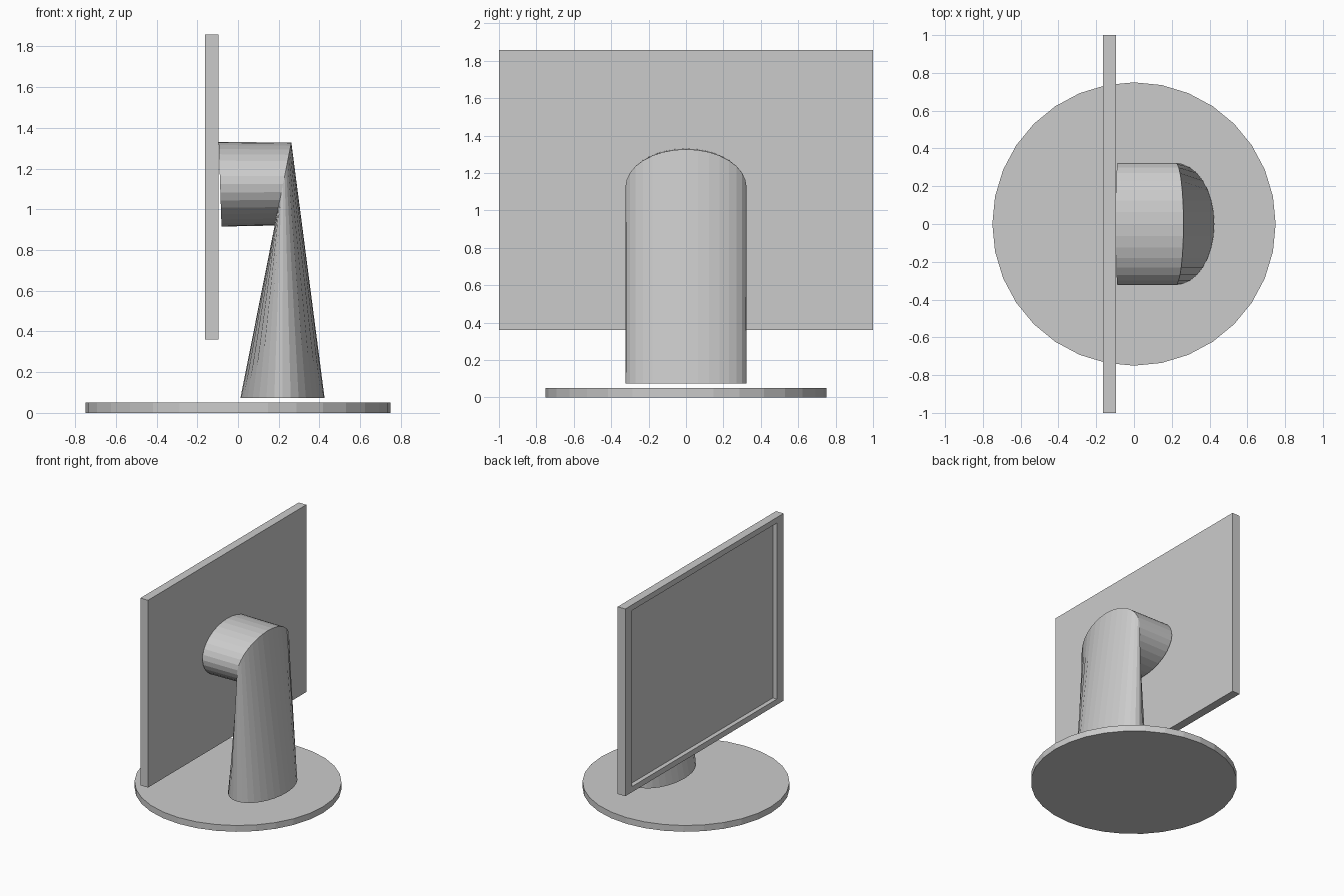
import bpy, bmesh
from math import sin, cos, tau

if "Cube" in bpy.data.objects:
    bpy.data.objects.remove(bpy.data.objects["Cube"])

SIDES = 32


def finish(name, bm):
    bmesh.ops.recalc_face_normals(bm, faces=bm.faces)
    mesh = bpy.data.meshes.new(name)
    bm.to_mesh(mesh)
    bm.free()
    obj = bpy.data.objects.new(name, mesh)
    bpy.context.collection.objects.link(obj)
    return obj


def loft(name, rings):
    """Capped tube through rings given as (back point, front point, half width)."""
    bm = bmesh.new()
    loops = []
    for (xa, za), (xb, zb), ry in rings:
        cx, cz, dx, dz = (xa + xb) / 2, (za + zb) / 2, (xa - xb) / 2, (za - zb) / 2
        loops.append([bm.verts.new((cx + dx * cos(tau * i / SIDES),
                                    ry * sin(tau * i / SIDES),
                                    cz + dz * cos(tau * i / SIDES)))
                      for i in range(SIDES)])
    for a, b in zip(loops, loops[1:]):
        for i in range(SIDES):
            j = (i + 1) % SIDES
            bm.faces.new((a[i], a[j], b[j], b[i]))
    bm.faces.new(loops[0])
    bm.faces.new(loops[-1])
    return finish(name, bm)


# Round foot plate
loft("base", [((0.75, 0), (-0.75, 0), 0.75),
              ((0.75, 0.05), (-0.75, 0.05), 0.75)])

# Tapering neck that folds over into the mount behind the screen
loft("neck", [((0.425, 0.074), (0.012, 0.074), 0.324),
              ((0.262, 1.327), (0.18, 0.92), 0.324),
              ((-0.095, 1.331), (-0.081, 0.915), 0.324)])

# Screen panel with a recessed display on the -x side
X0, X1, DEPTH = -0.163, -0.096, 0.035
bm = bmesh.new()


def rect(x, hy, z0, z1):
    return [bm.verts.new((x, y, z)) for y, z in
            ((-hy, z0), (hy, z0), (hy, z1), (-hy, z1))]


panel = [rect(X1, 1, 0.36, 1.857), rect(X0, 1, 0.36, 1.857),
         rect(X0, 0.915, 0.405, 1.812), rect(X0 + DEPTH, 0.915, 0.405, 1.812)]
for a, b in zip(panel, panel[1:]):
    for i in range(4):
        j = (i + 1) % 4
        bm.faces.new((a[i], a[j], b[j], b[i]))
bm.faces.new(panel[0])
bm.faces.new(panel[-1])
finish("screen", bm)
